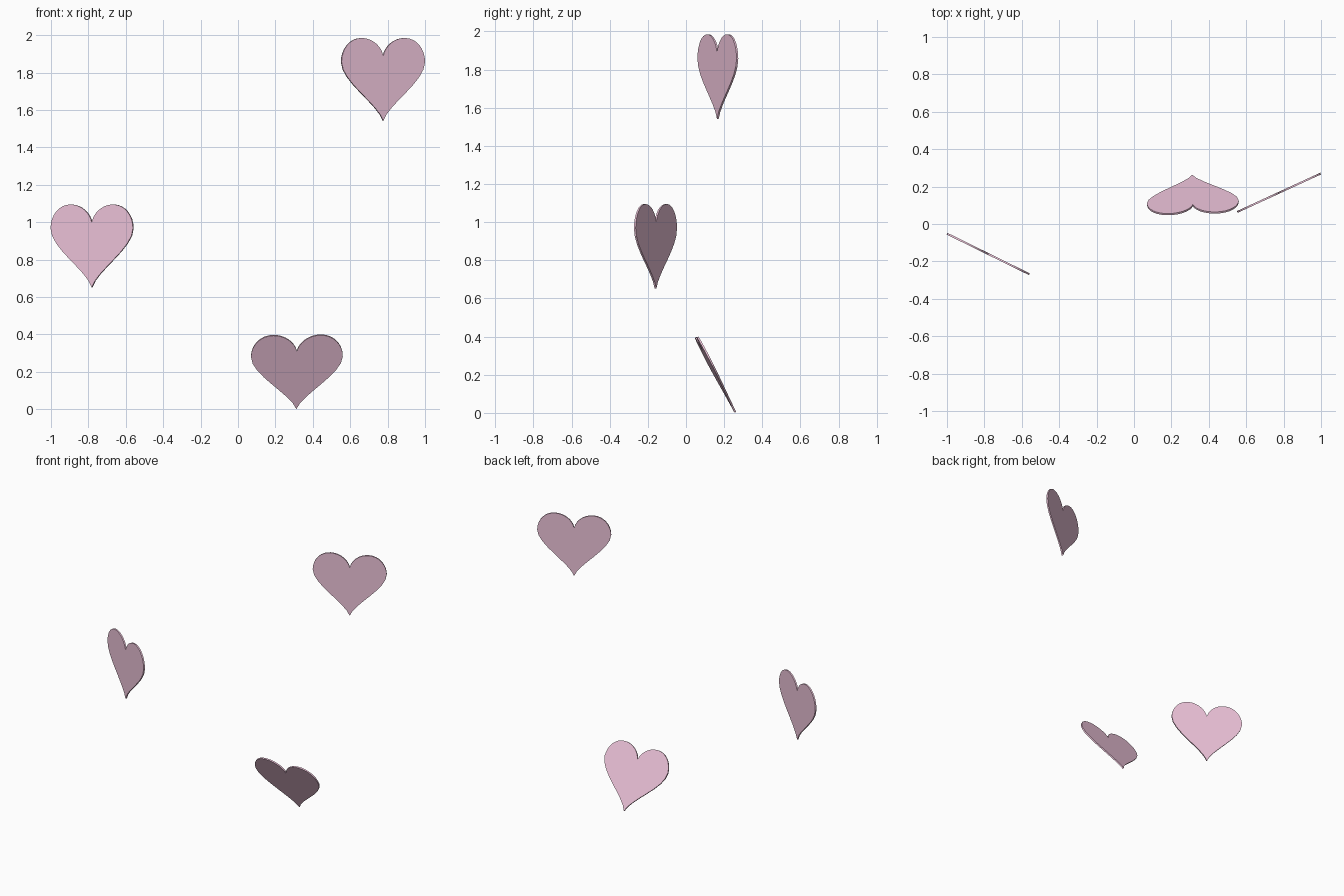
import bpy, bmesh
from math import radians
from mathutils import Vector, Matrix
from mathutils.geometry import interpolate_bezier

if "Cube" in bpy.data.objects:
    bpy.data.objects.remove(bpy.data.objects["Cube"])

THICK = 0.01

pink = bpy.data.materials.new("pink")
pink.diffuse_color = (0.85, 0.55, 0.70, 1)
pink.use_nodes = True
pink.node_tree.nodes["Principled BSDF"].inputs["Base Color"].default_value = pink.diffuse_color

# Right half of the heart outline, tip at the origin: knot, handle, handle, knot
SEGMENTS = [
    ((0, 0), (.03, .09), (.2455, .21), (.2455, .315)),
    ((.2455, .315), (.2455, .385), (.195, .443), (.127, .443)),
    ((.127, .443), (.06, .443), (.01, .395), (0, .347)),
]


def heart_outline():
    half = []
    for a, b, c, d in SEGMENTS:
        pts = interpolate_bezier(Vector(a), Vector(b), Vector(c), Vector(d), 9)
        half += [(p.x, p.y) for p in pts[:-1]]
    half.append((0, .347))
    mirrored = [(-x, z) for x, z in reversed(half[1:-1])]
    return half + mirrored


def add_heart(name, tip, pitch, roll, yaw):
    bm = bmesh.new()
    verts = [bm.verts.new((x, -THICK / 2, z)) for x, z in heart_outline()]
    face = bm.faces.new(verts)
    ext = bmesh.ops.extrude_face_region(bm, geom=[face], use_keep_orig=True)
    moved = [g for g in ext["geom"] if isinstance(g, bmesh.types.BMVert)]
    bmesh.ops.translate(bm, verts=moved, vec=(0, THICK, 0))
    bmesh.ops.recalc_face_normals(bm, faces=bm.faces)
    mesh = bpy.data.meshes.new(name)
    bm.to_mesh(mesh)
    bm.free()
    mesh.materials.append(pink)
    ob = bpy.data.objects.new(name, mesh)
    bpy.context.collection.objects.link(ob)
    ob.matrix_world = (Matrix.Translation(tip)
                       @ Matrix.Rotation(radians(yaw), 4, 'Z')
                       @ Matrix.Rotation(radians(roll), 4, 'Y')
                       @ Matrix.Rotation(radians(pitch), 4, 'X'))


# Three floating hearts
add_heart("heart_upper", (.775, .167, 1.542), 0, 0, 24.7)
add_heart("heart_middle", (-.78, -.16, .652), 0, 0, -26.2)
add_heart("heart_lower", (.312, .259, .003), 27.3, -0.5, 2)
